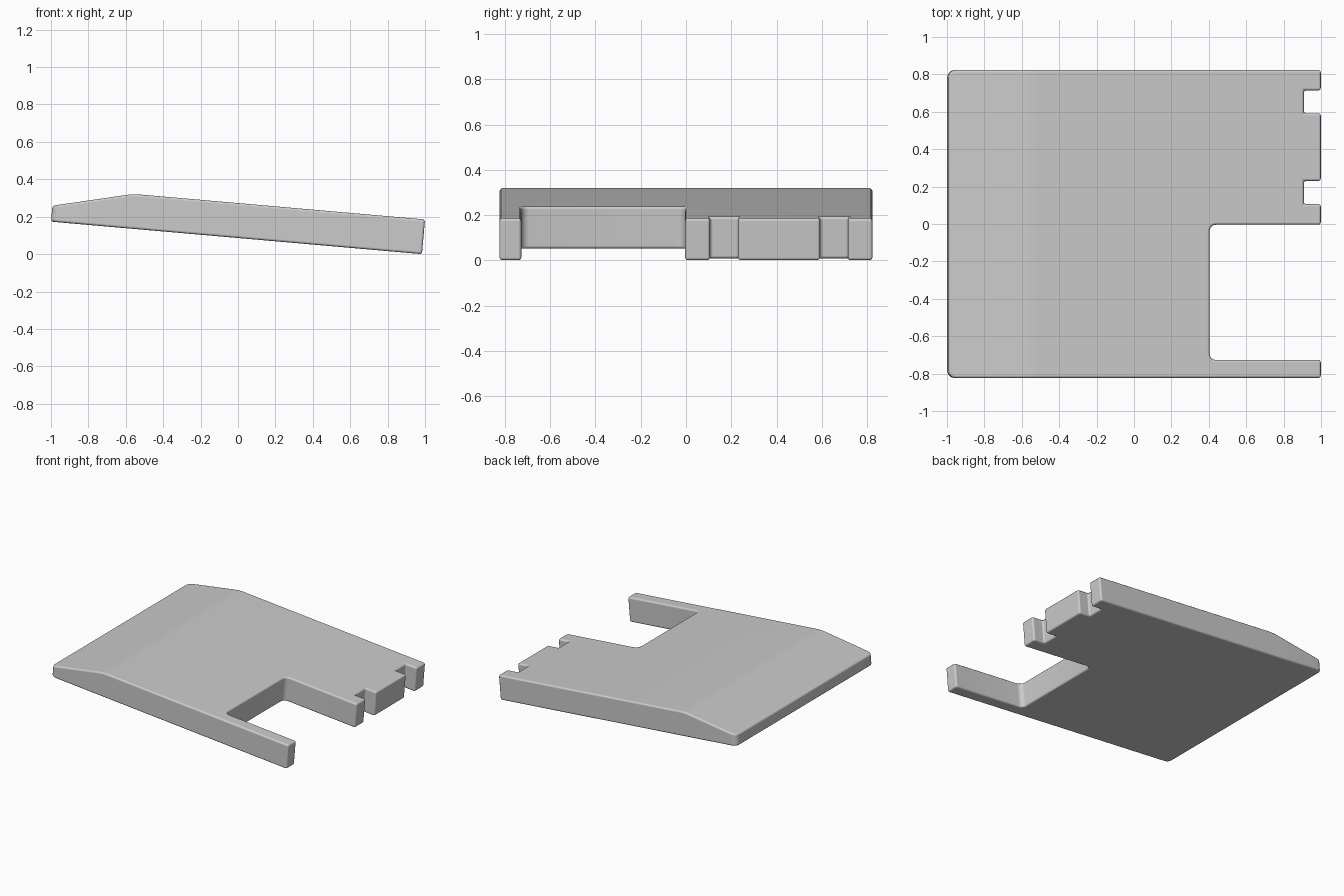
import bpy, bmesh, math
from mathutils import Vector, Matrix

if "Cube" in bpy.data.objects:
    bpy.data.objects.remove(bpy.data.objects["Cube"])

TILT = math.radians(5)
THICK = 0.186
LENGTH = 1.991
HALF = 0.823
RIDGE, SOFT, SLOPE = -1.525, 0.08, 0.236   # where the top starts to fall away


def rounded(points, steps=6):
    """Outline from (x, y, radius) corners, arcs where radius > 0."""
    out = []
    for i, (x, y, r) in enumerate(points):
        p = Vector((x, y))
        if r == 0:
            out.append(p)
            continue
        a = (Vector(points[i - 1][:2]) - p).normalized()
        b = (Vector(points[(i + 1) % len(points)][:2]) - p).normalized()
        c = p + (a + b) * r
        for k in range(steps + 1):
            t = k / steps * math.pi / 2
            out.append(c - b * r * math.cos(t) - a * r * math.sin(t))
    return out


# Plan outline, measured back from the right-hand end
outline = [(-LENGTH, -HALF, 0.04), (0, -HALF, 0), (0, -0.727, 0),
           (-0.597, -0.727, 0.035), (-0.597, -0.004, 0.035), (0, -0.004, 0)]
for y0, y1 in ((0.106, 0.23), (0.592, 0.714)):      # two edge notches
    outline += [(0, y0, 0), (-0.091, y0, 0), (-0.091, y1, 0), (0, y1, 0)]
outline += [(0, HALF, 0), (-LENGTH, HALF, 0.04)]

# Flat slab
bm = bmesh.new()
face = bm.faces.new([bm.verts.new((p.x, p.y, 0)) for p in rounded(outline)])
ext = bmesh.ops.extrude_face_region(bm, geom=[face])
for v in ext["geom"]:
    if isinstance(v, bmesh.types.BMVert):
        v.co.z = THICK

# Softly rounded ridge and falling left part of the top
for k in range(5):
    bmesh.ops.bisect_plane(bm, geom=bm.verts[:] + bm.edges[:] + bm.faces[:],
                           plane_co=(RIDGE - SOFT * k / 4, 0, 0), plane_no=(1, 0, 0))
for v in bm.verts:
    d = RIDGE - v.co.x
    if v.co.z > THICK / 2 and d > 0:
        v.co.z -= SLOPE * (d * d / (2 * SOFT) if d < SOFT else d - SOFT / 2)

# Tilt, then centre and stand on the ground
bmesh.ops.recalc_face_normals(bm, faces=bm.faces[:])
bm.transform(Matrix.Rotation(TILT, 4, 'Y'))
xs = [v.co.x for v in bm.verts]
low = min(v.co.z for v in bm.verts)
bm.transform(Matrix.Translation((-(min(xs) + max(xs)) / 2, 0, -low)))
for f in bm.faces:
    f.smooth = True

mesh = bpy.data.meshes.new("sloped_panel")
bm.to_mesh(mesh)
bm.free()
panel = bpy.data.objects.new("sloped_panel", mesh)
bpy.context.collection.objects.link(panel)

# Small rounded edges all round
bevel = panel.modifiers.new("edge_rounding", 'BEVEL')
bevel.width = 0.013
bevel.segments = 3
bevel.limit_method = 'ANGLE'
bevel.angle_limit = math.radians(40)
bevel.use_clamp_overlap = False
bevel.harden_normals = True
